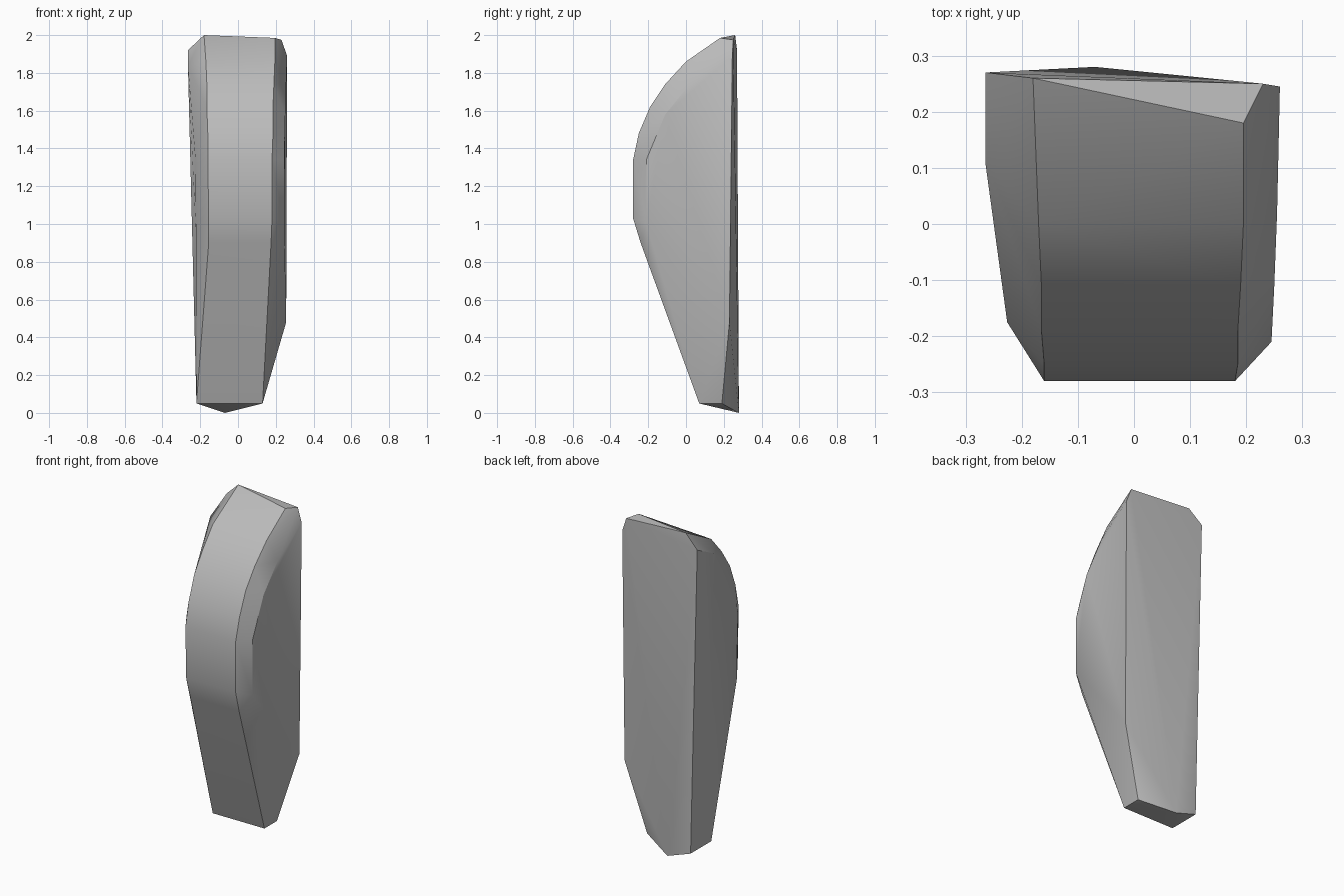
import bpy
import bmesh
import math

default_cube = bpy.data.objects.get("Cube")
if default_cube is not None:
    bpy.data.objects.remove(default_cube, do_unlink=True)


def make_material(name, colour):
    material = bpy.data.materials.new(name)
    material.use_nodes = True
    material.diffuse_color = colour
    shader = next(node for node in material.node_tree.nodes
                  if node.type == "BSDF_PRINCIPLED")
    shader.inputs["Base Color"].default_value = colour
    return material


def make_hull(name, points, material):
    """Wrap a convex skin around the corner points of a chiselled stone."""
    mesh = bpy.data.meshes.new(name)
    bm = bmesh.new()
    for point in points:
        bm.verts.new(point)
    result = bmesh.ops.convex_hull(bm, input=bm.verts)
    spare = {item for key in ("geom_interior", "geom_unused")
             for item in result[key] if isinstance(item, bmesh.types.BMVert)}
    bmesh.ops.delete(bm, geom=list(spare), context="VERTS")
    bmesh.ops.dissolve_limit(bm, angle_limit=math.radians(1),
                             verts=bm.verts, edges=bm.edges)
    bmesh.ops.recalc_face_normals(bm, faces=bm.faces)
    bm.to_mesh(mesh)
    bm.free()
    mesh.materials.append(material)
    stone = bpy.data.objects.new(name, mesh)
    bpy.context.collection.objects.link(stone)
    return stone


# Curved front: left edge x, right edge x, y, z
front_profile = [
    (-0.22, 0.13, 0.07, 0.05),
    (-0.155, 0.175, -0.24, 0.9),
    (-0.155, 0.18, -0.28, 1.03),
    (-0.16, 0.18, -0.28, 1.34),
    (-0.16, 0.185, -0.25, 1.48),
    (-0.165, 0.185, -0.19, 1.62),
    (-0.165, 0.19, -0.11, 1.74),
    (-0.17, 0.195, 0.0, 1.86),
]
corners = []
for left_x, right_x, y, z in front_profile:
    corners += [(left_x, y, z), (right_x, y, z)]

# Bevelled shoulders on both flanks
corners += [
    (0.245, -0.21, 1.0), (0.245, -0.21, 1.34),
    (0.25, -0.11, 1.58), (0.255, 0.02, 1.74),
    (-0.222, -0.175, 0.95), (-0.226, -0.175, 1.35),
    (-0.265, 0.11, 1.84),
]
# Slanted crown
corners += [
    (-0.18, 0.26, 2.0), (0.195, 0.18, 1.985), (0.23, 0.25, 1.975),
    (0.26, 0.245, 1.89), (-0.265, 0.27, 1.92),
]
# Flat back and pointed foot
corners += [
    (0.255, 0.23, 0.48), (0.13, 0.19, 0.05),
    (-0.07, 0.28, 0.0), (-0.22, 0.27, 0.05),
]

stone_grey = make_material("stone grey", (0.5, 0.5, 0.5, 1.0))
standing_stone = make_hull("standing_stone", corners, stone_grey)

# Soft curved front with crisp chiselled edges
bpy.ops.object.select_all(action="DESELECT")
standing_stone.select_set(True)
bpy.context.view_layer.objects.active = standing_stone
bpy.ops.object.shade_smooth_by_angle(angle=math.radians(30))
